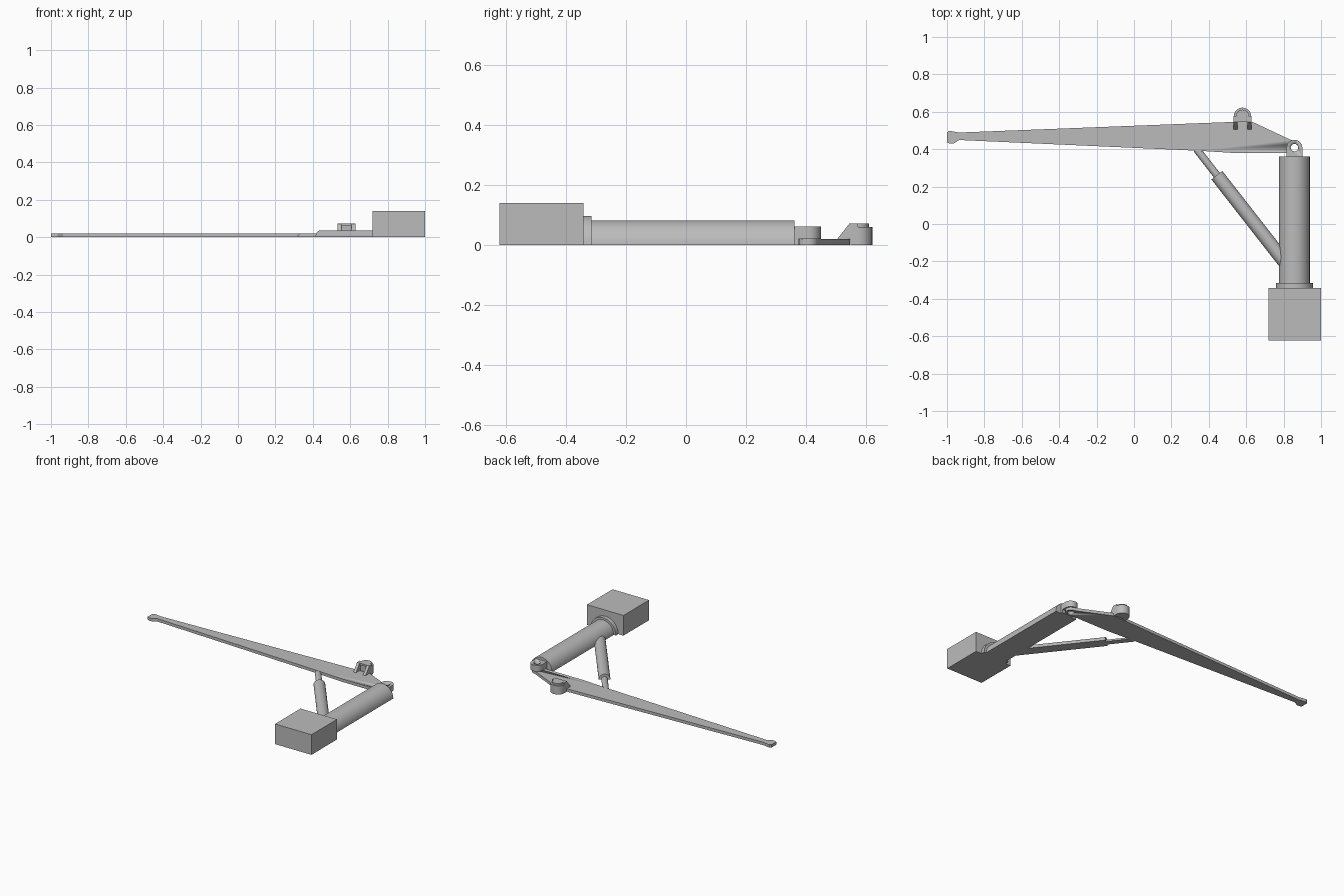
import bpy, bmesh, math
from mathutils import Vector, Matrix

if "Cube" in bpy.data.objects:
    bpy.data.objects.remove(bpy.data.objects["Cube"])

grey = bpy.data.materials.new("painted_grey")
grey.diffuse_color = (0.5, 0.5, 0.5, 1)
grey.use_nodes = True
grey.node_tree.nodes["Principled BSDF"].inputs["Base Color"].default_value = grey.diffuse_color


def prism(name, outline, depth, frame=Matrix()):
    """Extrude a 2D outline along the frame's local z."""
    bm = bmesh.new()
    face = bm.faces.new([bm.verts.new((u, v, 0)) for u, v in outline])
    ext = bmesh.ops.extrude_face_region(bm, geom=[face])
    top = [g for g in ext["geom"] if isinstance(g, bmesh.types.BMVert)]
    bmesh.ops.translate(bm, verts=top, vec=(0, 0, depth))
    bm.transform(frame)
    bmesh.ops.recalc_face_normals(bm, faces=bm.faces)
    mesh = bpy.data.meshes.new(name)
    bm.to_mesh(mesh)
    bm.free()
    mesh.materials.append(grey)
    ob = bpy.data.objects.new(name, mesh)
    bpy.context.collection.objects.link(ob)
    bpy.ops.object.select_all(action='DESELECT')
    ob.select_set(True)
    bpy.context.view_layer.objects.active = ob
    bpy.ops.object.shade_smooth_by_angle(angle=math.radians(30))
    return ob


def arc(cx, cy, r, a0, a1, n=16):
    angles = [math.radians(a0 + (a1 - a0) * i / n) for i in range(n + 1)]
    return [(cx + r * math.cos(a), cy + r * math.sin(a)) for a in angles]


def rect(x0, x1, y0, y1):
    return [(x0, y0), (x1, y0), (x1, y1), (x0, y1)]


def lift(z):
    return Matrix.Translation((0, 0, z))


def half_cylinder(name, start, end, r):
    """Half round bar lying flat on the ground."""
    a, b = Vector((*start, 0)), Vector((*end, 0))
    d = (b - a).normalized()
    up = Vector((0, 0, 1))
    side = up.cross(d)
    frame = Matrix((side, up, d)).transposed().to_4x4()
    frame.translation = a
    return prism(name, arc(0, 0, r, 0, 180, 24), (b - a).length, frame)


PX, PY = 0.858, 0.408  # hinge pin position

# Base block, collar and column
prism("base_block", rect(0.72, 1.0, -0.622, -0.342), 0.14)
half_cylinder("collar", (PX, -0.342), (PX, -0.315), 0.098)
half_cylinder("column", (PX, -0.315), (PX, 0.362), 0.082)

# Hinge fork over the boom end, with its lower web
fork = prism("hinge_fork", [(PX - 0.042, 0.355), (PX + 0.042, 0.355)]
             + arc(PX, PY, 0.042, 0, 180), 0.042, lift(0.02))
prism("hinge_web", rect(PX - 0.042, PX + 0.042, 0.355, 0.376), 0.02)

# Tapered boom with a flared tip and rounded hinge end
boom = prism("boom", [
    (-1.0, 0.437), (-0.985, 0.43), (-0.965, 0.43), (-0.935, 0.449),
    (0.34, 0.392), (0.53, 0.38), (0.84, 0.38)]
    + arc(PX, PY, 0.033, -60, 65, 8)
    + [(0.84, 0.449), (0.635, 0.545), (0.60, 0.548), (0.56, 0.547),
       (-0.935, 0.489), (-0.975, 0.496), (-0.99, 0.497), (-1.0, 0.488)], 0.02)

# Pin hole through fork and boom
cutter = prism("pin_hole_cutter", arc(PX, PY, 0.02, 0, 345, 23), 0.2, lift(-0.05))
cutter.hide_render = True
cutter.hide_set(True)
for ob in (fork, boom):
    mod = ob.modifiers.new("pin_hole", 'BOOLEAN')
    mod.object = cutter
    mod.operation = 'DIFFERENCE'
    mod.solver = 'EXACT'

# Hydraulic ram between column and boom
half_cylinder("ram_barrel", (0.443, 0.261), (0.82, -0.222), 0.037)
half_cylinder("ram_rod", (0.335, 0.4), (0.45, 0.252), 0.02)

# Winch drum behind the boom, its cap and two sloped brackets
WX, WY = 0.58, 0.575
prism("winch_drum", [(WX - 0.047, 0.556), (WX + 0.047, 0.556)]
      + arc(WX, WY, 0.047, 0, 180), 0.06)
prism("winch_cap", [(WX - 0.047, 0.545), (WX + 0.047, 0.545), (WX + 0.047, WY)]
      + arc(WX, WY, 0.036, 0, 180) + [(WX - 0.047, WY)], 0.012, lift(0.06))
side_frame = Matrix(((0, 0, 1, 0), (1, 0, 0, 0), (0, 1, 0, 0), (0, 0, 0, 1)))
for name, x in (("left", WX - 0.047), ("right", WX + 0.027)):
    prism("winch_bracket_" + name,
          [(0.503, 0.018), (0.545, 0.071), (0.575, 0.071), (0.575, 0.0),
           (0.55, 0.0), (0.55, 0.018)],
          0.02, Matrix.Translation((x, 0, 0)) @ side_frame)
